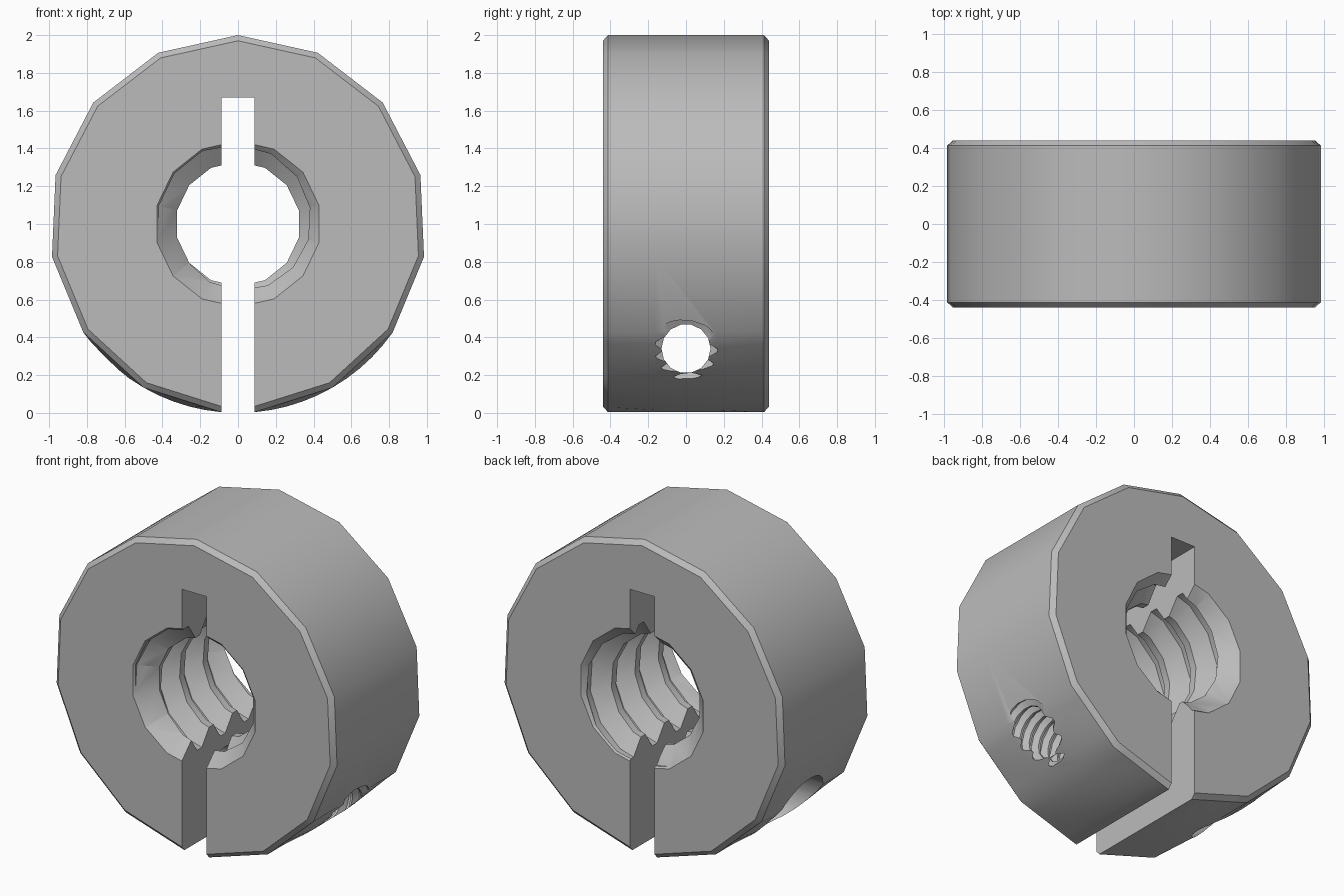
import bpy, bmesh, math
from math import sin, cos, pi, radians

cube = bpy.data.objects.get("Cube")
if cube:
    bpy.data.objects.remove(cube, do_unlink=True)

steel = bpy.data.materials.new("grey steel")
steel.use_nodes = True
GREY = (0.5, 0.5, 0.5, 1)
steel.diffuse_color = GREY
steel.node_tree.nodes["Principled BSDF"].inputs["Base Color"].default_value = GREY


def make_object(name, bm):
    bmesh.ops.recalc_face_normals(bm, faces=bm.faces)
    mesh = bpy.data.meshes.new(name)
    bm.to_mesh(mesh)
    bm.free()
    mesh.materials.append(steel)
    obj = bpy.data.objects.new(name, mesh)
    bpy.context.collection.objects.link(obj)
    return obj


def loft(name, rings):
    """Closed solid through rings of points."""
    bm = bmesh.new()
    loops = [[bm.verts.new(p) for p in ring] for ring in rings]
    n = len(loops[0])
    for a, b in zip(loops, loops[1:]):
        for i in range(n):
            j = (i + 1) % n
            bm.faces.new((a[i], a[j], b[j], b[i]))
    bm.faces.new(loops[0])
    bm.faces.new(loops[-1])
    return make_object(name, bm)


def turned(name, profile, place, sides):
    """Solid of revolution; profile holds (distance along axis, radius)."""
    return loft(name, [[place(d, r, 2 * pi * i / sides) for i in range(sides)]
                       for d, r in profile])


def screw(name, start, end, pitch, minor, major, place, sides):
    """Solid threaded rod with a truncated V profile."""
    profile = [(0, minor), (0.2, minor), (0.5, major), (0.7, major)]
    steps = int((end - start) / pitch + 1) * sides
    bm = bmesh.new()
    rows = [[bm.verts.new(place(start + pitch * (m / sides + f), r, 2 * pi * m / sides))
             for f, r in profile] for m in range(steps + sides + 1)]
    for m in range(steps):
        a = rows[m] + [rows[m + sides][0]]
        b = rows[m + 1] + [rows[m + sides + 1][0]]
        for p in range(len(profile)):
            bm.faces.new((a[p], b[p], b[p + 1], a[p + 1]))
    bmesh.ops.delete(bm, geom=[v for v in bm.verts if not v.link_faces], context='VERTS')
    # close both ends with fans around the axis
    tips = [bm.verts.new(place(d, 0, 0)) for d in (start, end + 2 * pitch)]
    middle = (place(start, 0, 0)[0] + place(end, 0, 0)[0]) / 2, \
             (place(start, 0, 0)[1] + place(end, 0, 0)[1]) / 2
    for e in [e for e in bm.edges if e.is_boundary]:
        c = (e.verts[0].co + e.verts[1].co) / 2
        far = (c.x > middle[0]) if place is across else (c.y > middle[1])
        bm.faces.new((e.verts[0], e.verts[1], tips[int(far)]))
    return make_object(name, bm)


def along(d, r, a):
    """Bore axis, front to back."""
    return (r * sin(a), d, 1 + r * cos(a))


def across(d, r, a):
    """Clamp screw axis, side to side."""
    return (d, r * cos(a), 0.34 + r * sin(a))


# Collar body: facets on the rims, rounder between them beside the screw holes
half = [25 * i for i in range(6)] + list(range(130, 176, 5))
angles = half + [-a for a in reversed(half[1:])]


def ring(y, scale, rounded):
    points = []
    for a in angles:
        facet = cos(radians(12.5)) / cos(radians(abs(a) % 25 - 12.5))
        points.append(along(y, scale * (1 if rounded else facet), radians(a)))
    return points


stations = [(0.44, 0.97, False), (0.413, 1, False), (0.16, 1, True)]
collar = loft("split_collar", [ring(-y, s, c) for y, s, c in stations]
              + [ring(y, s, c) for y, s, c in reversed(stations)])

# Cutters
cutters = [screw("bore_thread", -1.0, 0.9, 0.235, 0.33, 0.43, along, 14)]
for side, label in ((-1, "front"), (1, "back")):
    cutters.append(turned(label + "_bore_chamfer",
                          [(side * 0.5, 0.5), (side * 0.3, 0.3)], along, 14))
cutters.append(screw("clamp_thread", 0.0, 1.1, 0.07, 0.13, 0.168, across, 14))
cutters.append(turned("clearance_hole", [(-0.6, 0.165), (0, 0.165)], across, 24))
cutters.append(turned("screw_head_recess", [(-1.2, 0.22), (-0.41, 0.22)], across, 24))
w = 0.0865
cutters.append(loft("clamp_slot", [[(-w, y, -0.2), (w, y, -0.2), (w, y, 1.67), (-w, y, 1.67)]
                                   for y in (-0.7, 0.7)]))

# Cut one after another and keep only the finished collar
bpy.context.view_layer.objects.active = collar
collar.select_set(True)
for cutter in cutters:
    cutter.hide_render = True
    mod = collar.modifiers.new(cutter.name, 'BOOLEAN')
    mod.operation = 'DIFFERENCE'
    mod.solver = 'EXACT'
    mod.object = cutter
    bpy.ops.object.modifier_apply(modifier=mod.name)
for cutter in cutters:
    bpy.data.objects.remove(cutter, do_unlink=True)

bpy.ops.object.select_all(action='DESELECT')
collar.select_set(True)
bpy.ops.object.shade_smooth_by_angle(angle=radians(28))
